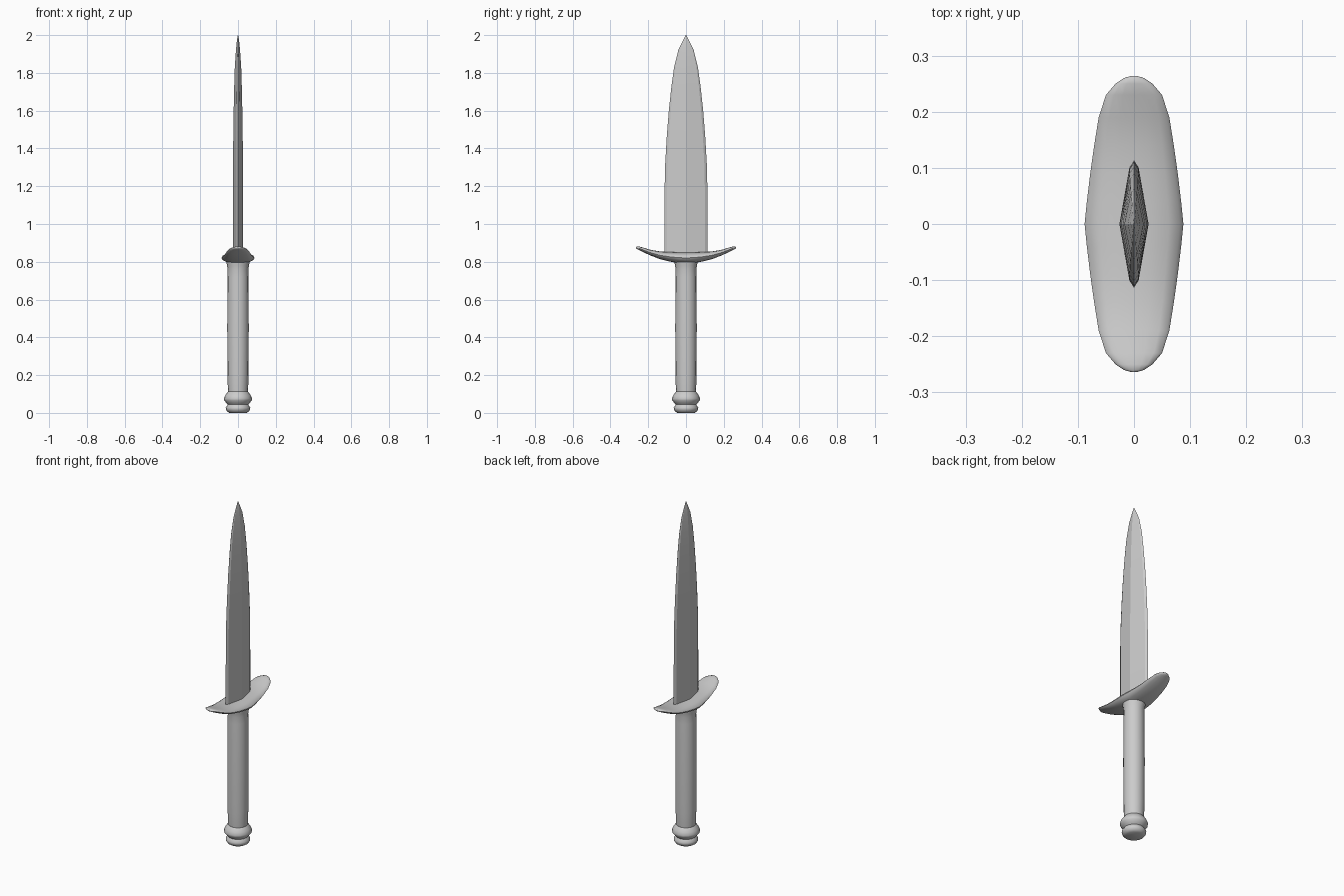
import bpy, bmesh
from math import sin, cos, pi, copysign

if "Cube" in bpy.data.objects:
    bpy.data.objects.remove(bpy.data.objects["Cube"])


def loft(name, rings, angle):
    """Skin a list of equal-length closed rings and cap both ends."""
    bm = bmesh.new()
    rows = [[bm.verts.new(p) for p in ring] for ring in rings]
    n = len(rows[0])
    for a, b in zip(rows, rows[1:]):
        for i in range(n):
            j = (i + 1) % n
            bm.faces.new((a[i], a[j], b[j], b[i]))
    bm.faces.new(rows[0])
    bm.faces.new(rows[-1])
    bmesh.ops.recalc_face_normals(bm, faces=bm.faces[:])
    mesh = bpy.data.meshes.new(name)
    bm.to_mesh(mesh)
    bm.free()
    ob = bpy.data.objects.new(name, mesh)
    bpy.context.collection.objects.link(ob)
    bpy.ops.object.select_all(action='DESELECT')
    ob.select_set(True)
    bpy.context.view_layer.objects.active = ob
    bpy.ops.object.shade_smooth_by_angle(angle=angle)
    return ob


def turned(name, profile, sides=16):
    """Round part from (radius, z) pairs."""
    return loft(name, [[(r * cos(2 * pi * i / sides), r * sin(2 * pi * i / sides), z)
                        for i in range(sides)] for r, z in profile], 0.7)


# pommel with two rounded collars
turned("pommel", [(0.045, 0), (0.056, 0.006), (0.064, 0.017), (0.065, 0.028), (0.057, 0.04),
                  (0.054, 0.044), (0.062, 0.052), (0.073, 0.066), (0.075, 0.076),
                  (0.068, 0.092), (0.058, 0.107), (0.053, 0.112)])

# grip, flared slightly under the guard
turned("grip", [(0.052, 0.105), (0.054, 0.14), (0.056, 0.2), (0.057, 0.45), (0.056, 0.72),
                (0.055, 0.76), (0.058, 0.78), (0.063, 0.81)])

# crossguard: curved upward, widest in the middle; (y, half width, bottom z, top z)
half = [(0.04, 0.084, 0.793, 0.851), (0.09, 0.078, 0.802, 0.852), (0.14, 0.071, 0.815, 0.855),
        (0.19, 0.063, 0.834, 0.864), (0.23, 0.050, 0.853, 0.876), (0.25, 0.033, 0.863, 0.881),
        (0.26, 0.018, 0.868, 0.881), (0.264, 0.005, 0.872, 0.878)]
stations = [(-y, *s) for y, *s in reversed(half)] + [(0, 0.088, 0.790, 0.851)] + half
loft("crossguard", [[(w * cos(pi * i / 8), y, (lo + hi) / 2 + (hi - lo) / 2 * sin(pi * i / 8))
                     for i in range(16)] for y, w, lo, hi in stations], 0.9)

# double-edged blade with a central ridge; (z, half width, half thickness)
outline = [(0.82, 0.114, 0.026), (1.2, 0.113, 0.026), (1.32, 0.110, 0.026), (1.46, 0.102, 0.025),
           (1.6, 0.091, 0.023), (1.73, 0.077, 0.020), (1.83, 0.063, 0.017),
           (1.92, 0.041, 0.011), (1.97, 0.017, 0.006), (2.0, 0.001, 0.001)]
section = [(1, 0), (0.32, 0.88), (0, 1), (-0.32, 0.88), (-1, 0),
           (-0.32, -0.88), (0, -1), (0.32, -0.88)]
loft("blade", [[(t * sx, w * sy, z) for sx, sy in section] for z, w, t in outline], 0.15)
